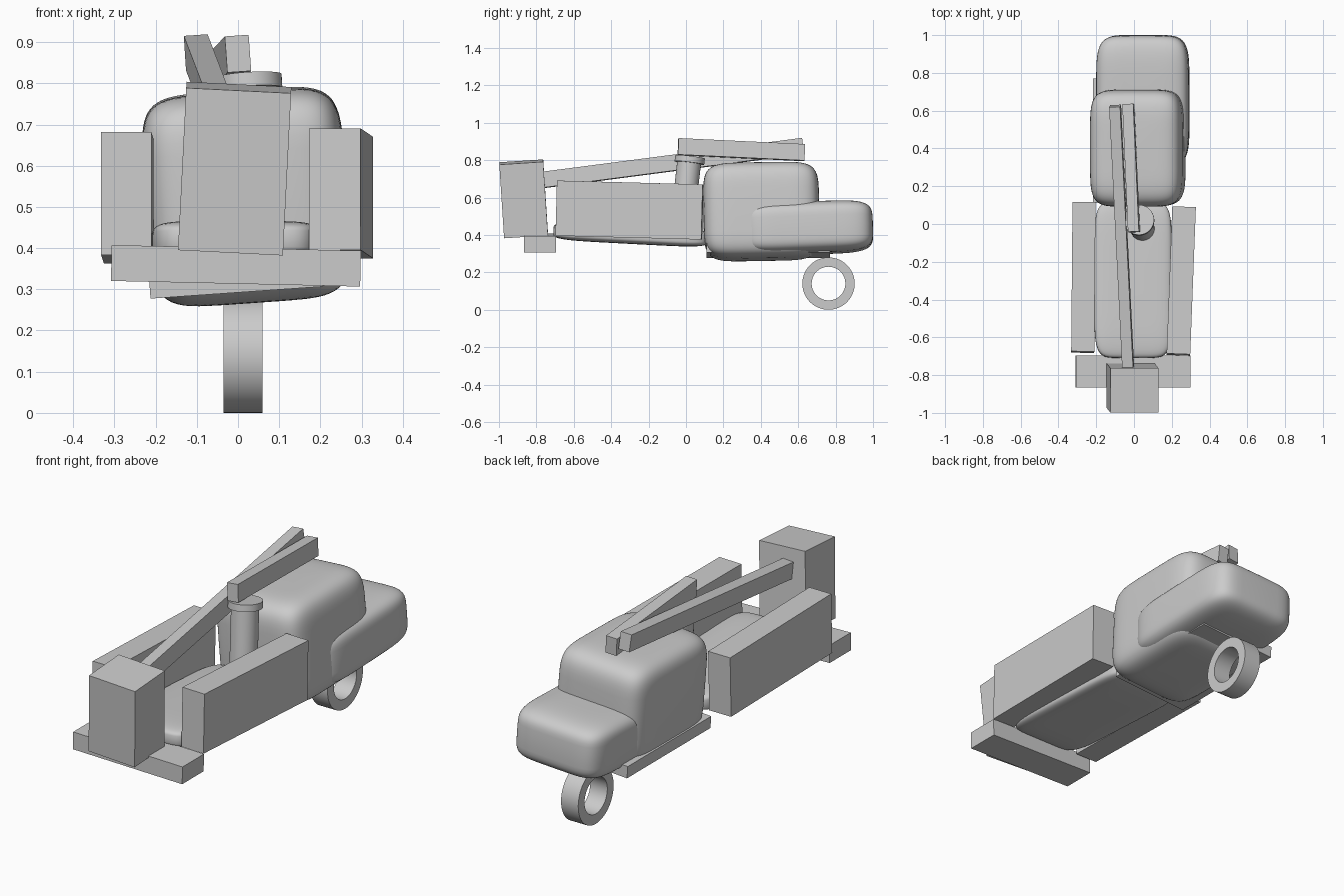
import bpy, bmesh
from math import radians, sin, cos, pi, copysign
from mathutils import Vector, Matrix, Euler

if "Cube" in bpy.data.objects:
    bpy.data.objects.remove(bpy.data.objects["Cube"])


def finish(name, bm, matrix, smooth=False):
    bmesh.ops.recalc_face_normals(bm, faces=bm.faces)
    mesh = bpy.data.meshes.new(name)
    bm.to_mesh(mesh)
    bm.free()
    ob = bpy.data.objects.new(name, mesh)
    bpy.context.collection.objects.link(ob)
    ob.matrix_world = matrix
    if smooth:
        bpy.ops.object.select_all(action='DESELECT')
        ob.select_set(True)
        bpy.context.view_layer.objects.active = ob
        bpy.ops.object.shade_smooth_by_angle(angle=radians(40))
    return ob


def pose(loc, rot):
    return Matrix.Translation(loc) @ Euler([radians(a) for a in rot]).to_matrix().to_4x4()


def box(name, size, matrix):
    bm = bmesh.new()
    bmesh.ops.create_cube(bm, size=1)
    bmesh.ops.scale(bm, vec=size, verts=bm.verts)
    return finish(name, bm, matrix)


def beam(name, a, b, width, height, roll):
    a, b = Vector(a), Vector(b)
    d = b - a
    m = (Matrix.Translation((a + b) / 2) @ d.to_track_quat('Y', 'Z').to_matrix().to_4x4()
         @ Matrix.Rotation(radians(roll), 4, 'Y'))
    return box(name, (width, d.length, height), m)


def pillow(name, half, matrix, e_side, e_plan, n=64):
    """Superellipsoid: a softly rounded block."""
    def p(v, e):
        return copysign(abs(v) ** e, v) if abs(v) > 1e-9 else 0.0
    bm = bmesh.new()
    rings = []
    for i in range(1, n // 2):
        t = -pi / 2 + pi * i / (n // 2)
        rings.append([bm.verts.new((half[0] * p(cos(t), e_side) * p(cos(u), e_plan),
                                    half[1] * p(cos(t), e_side) * p(sin(u), e_plan),
                                    half[2] * p(sin(t), e_side)))
                      for u in (2 * pi * j / n for j in range(n))])
    for r, s in zip(rings, rings[1:]):
        for j in range(n):
            k = (j + 1) % n
            bm.faces.new((r[j], r[k], s[k], s[j]))
    for ring, z in ((rings[0], -half[2]), (rings[-1], half[2])):
        pole = bm.verts.new((0, 0, z))
        for j in range(n):
            bm.faces.new((ring[j], ring[(j + 1) % n], pole))
    return finish(name, bm, matrix, True)


def rod(name, a, b, radius):
    a, b = Vector(a), Vector(b)
    d = b - a
    bm = bmesh.new()
    bmesh.ops.create_cone(bm, cap_ends=True, segments=48, radius1=radius,
                          radius2=radius, depth=d.length)
    return finish(name, bm, Matrix.Translation((a + b) / 2)
                  @ d.to_track_quat('Z', 'Y').to_matrix().to_4x4(), True)


def ring(name, x0, x1, outer, inner, loc, n=64):
    bm = bmesh.new()
    profile = ((x0, outer), (x1, outer), (x1, inner), (x0, inner))
    loops = [[bm.verts.new((x, r * cos(2 * pi * j / n), r * sin(2 * pi * j / n)))
              for x, r in profile] for j in range(n)]
    for j in range(n):
        a, b = loops[j], loops[(j + 1) % n]
        for i in range(4):
            k = (i + 1) % 4
            bm.faces.new((a[i], a[k], b[k], b[i]))
    return finish(name, bm, Matrix.Translation(loc), True)


# Rounded body: cab, hood, flat bed
pillow("cab", (0.245, 0.31, 0.257), pose((0.02, 0.403, 0.525), (1, -4, 0)), 0.35, 0.35)
pillow("hood", (0.245, 0.35, 0.137), pose((0.047, 0.65, 0.437), (2, -3, 0)), 0.4, 0.35)
pillow("bed", (0.205, 0.415, 0.05), pose((-0.005, -0.295, 0.402), (-3, 0, 0)), 0.4, 0.3)

# Chassis plate under cab and hood
box("chassis", (0.42, 0.66, 0.06), pose((-0.005, 0.44, 0.322), (0, -4, 0)))

# Side lockers and bumper
box("right_locker", (0.125, 0.78, 0.295), pose((0.25, -0.302, 0.533), (-1.5, 0, -2.2)))
box("left_locker", (0.122, 0.79, 0.298), pose((-0.268, -0.283, 0.522), (-1.5, 0, -0.5)))
box("bumper", (0.605, 0.17, 0.087), pose((-0.005, -0.78, 0.357), (0, 1.3, 0)))

# Lift: turret, two boom arms, bucket
rod("turret", (0.045, -0.025, 0.42), (0.027, 0.018, 0.80), 0.064)
rod("turret_cap", (0.028, 0.018, 0.785), (0.026, 0.022, 0.818), 0.08)
beam("lower_boom", (0.0, -0.042, 0.872), (-0.03, 0.634, 0.840), 0.058, 0.088, -4)
beam("upper_boom", (-0.03, -0.78, 0.692), (-0.10, 0.625, 0.875), 0.058, 0.085, -4)
box("bucket", (0.255, 0.235, 0.395), pose((-0.008, -0.868, 0.593), (3.7, 2.9, 0)))

# Front wheel
ring("wheel", -0.0475, 0.0475, 0.14, 0.09, (0.0125, 0.762, 0.14))
